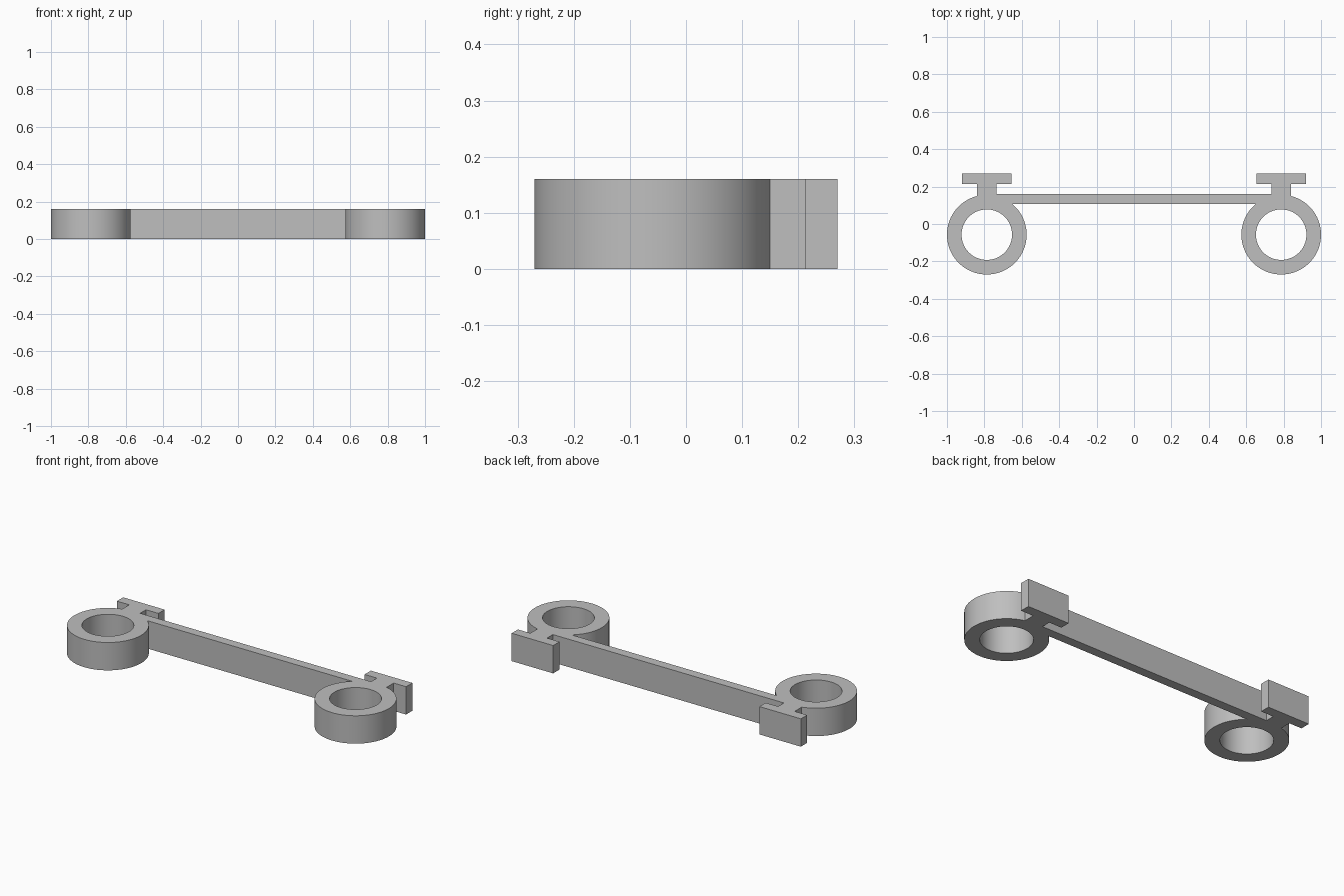
import bpy, bmesh
from math import sin, cos, asin, acos, pi, sqrt

if "Cube" in bpy.data.objects:
    bpy.data.objects.remove(bpy.data.objects["Cube"], do_unlink=True)

HEIGHT = 0.16
CX, CY = 0.787, -0.057               # ring centre
R_OUT, R_IN = 0.213, 0.135           # ring radii
BAR_FRONT, BAR_BACK = 0.107, 0.16    # connecting bar
STEM, CAP = 0.053, 0.132             # half widths of the T-shaped tab
CAP_FRONT, CAP_BACK = 0.213, 0.27


def arc(radius, start, end, steps):
    """Points along a ring arc, both ends included."""
    angles = [start + (end - start) * i / steps for i in range(steps + 1)]
    return [(CX + radius * cos(a), CY + radius * sin(a)) for a in angles]


def mirrored(points):
    return [(-x, y) for x, y in reversed(points)]


# Half outline: round the ring from the bar, then up and around the tab
half = arc(R_OUT, pi - asin((BAR_FRONT - CY) / R_OUT),
           2 * pi + acos(STEM / R_OUT), 72)
half += [(CX + STEM, CAP_FRONT), (CX + CAP, CAP_FRONT), (CX + CAP, CAP_BACK),
         (CX - CAP, CAP_BACK), (CX - CAP, CAP_FRONT), (CX - STEM, CAP_FRONT),
         (CX - STEM, BAR_BACK)]
bore = arc(R_IN, 0, 2 * pi, 72)[:-1]
loops = [half + mirrored(half), bore, mirrored(bore)]

# Fill the outline with its two bores, then raise it
bm = bmesh.new()
edges = []
for loop in loops:
    verts = [bm.verts.new((x, y, 0)) for x, y in loop]
    edges += [bm.edges.new((v, verts[i - 1])) for i, v in enumerate(verts)]
bmesh.ops.triangle_fill(bm, edges=edges, use_beauty=True)
raised = bmesh.ops.extrude_face_region(bm, geom=bm.faces[:], use_keep_orig=True)
top = [g for g in raised["geom"] if isinstance(g, bmesh.types.BMVert)]
bmesh.ops.translate(bm, verts=top, vec=(0, 0, HEIGHT))
bmesh.ops.recalc_face_normals(bm, faces=bm.faces[:])

mesh = bpy.data.meshes.new("link_bracket")
bm.to_mesh(mesh)
bm.free()
bracket = bpy.data.objects.new("link_bracket", mesh)
bpy.context.collection.objects.link(bracket)

# Plain grey finish
grey = bpy.data.materials.new("plain_grey")
grey.use_nodes = True
colour = (0.52, 0.52, 0.52, 1)
grey.diffuse_color = colour
grey.node_tree.nodes["Principled BSDF"].inputs["Base Color"].default_value = colour
mesh.materials.append(grey)

# Smooth ring walls with crisp edges
bpy.ops.object.select_all(action="DESELECT")
bracket.select_set(True)
bpy.context.view_layer.objects.active = bracket
bpy.ops.object.shade_smooth_by_angle(angle=pi / 6)
